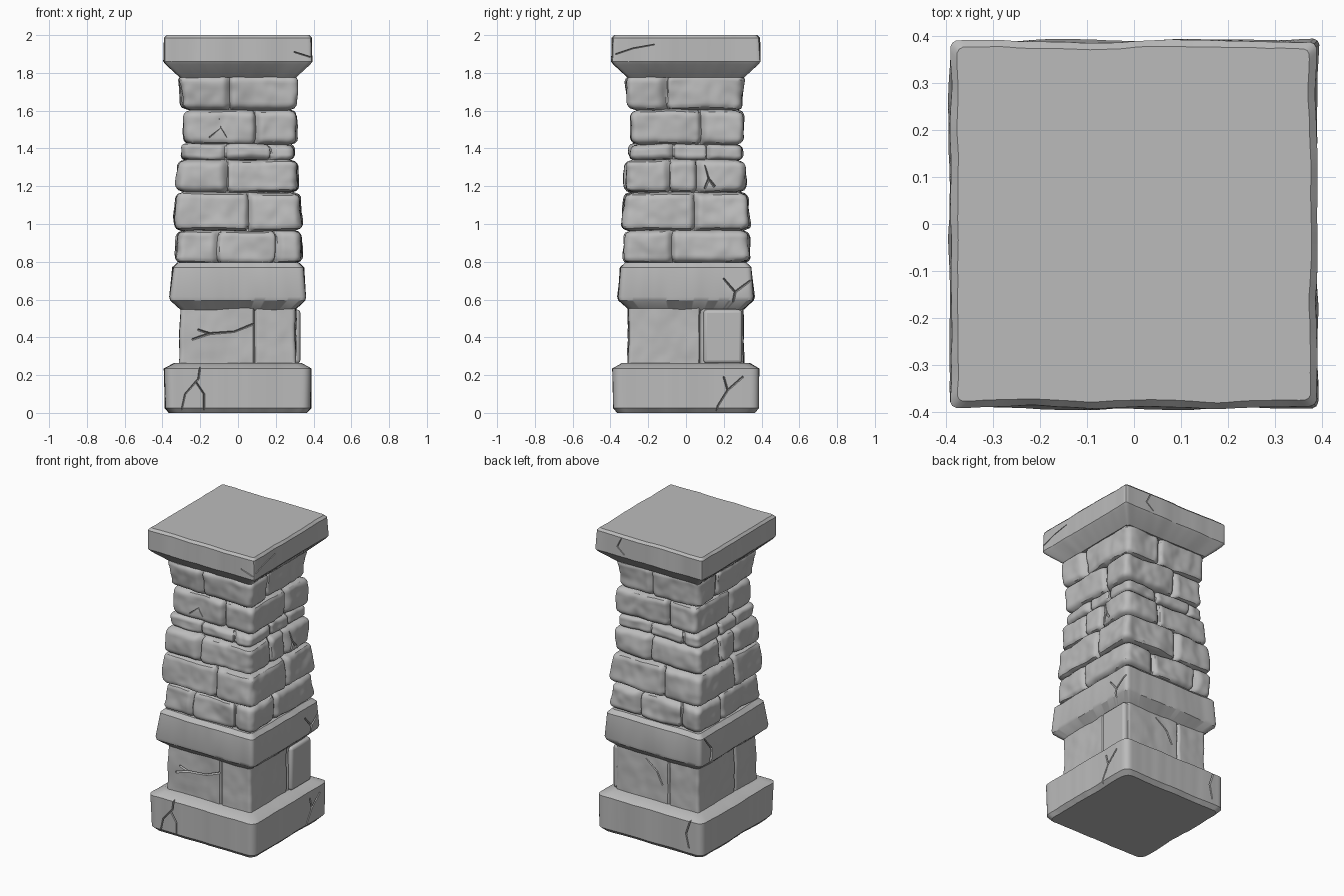
import bpy, math, random
from mathutils import Matrix, Vector, noise

if "Cube" in bpy.data.objects:
    bpy.data.objects.remove(bpy.data.objects["Cube"])
random.seed(4)

stone = bpy.data.materials.new("grey_stone")
stone.use_nodes = True
GREY = (0.5, 0.5, 0.5, 1)
stone.diffuse_color = GREY
stone.node_tree.nodes["Principled BSDF"].inputs["Base Color"].default_value = GREY


def add_object(name, verts, faces):
    mesh = bpy.data.meshes.new(name)
    mesh.from_pydata(verts, [], faces)
    mesh.materials.append(stone)
    obj = bpy.data.objects.new(name, mesh)
    bpy.context.collection.objects.link(obj)
    return obj


def activate(obj):
    bpy.ops.object.select_all(action='DESELECT')
    obj.select_set(True)
    bpy.context.view_layer.objects.active = obj


def turn(side, point):
    # side 0 = front, 1 = +x, 2 = back, 3 = -x
    return Matrix.Rotation(side * math.pi / 2, 3, 'Z') @ Vector(point)


def edge_falloff(distance, reach):
    return max(0, 1 - distance / reach)


def masonry(name, rows, joints=((), ()), corner=0.03, rough=0.005, reach=0.04,
            depth=0.045, pillow=False, vary=0, shift=(0, 0), per_side=64):
    """Square ring of stones lofted through (half width, z) rows, with grooves at joints."""
    verts, seed = [], Vector((random.random() * 50, 0, 0))
    total = max(1, 2 * (len(joints[0]) + len(joints[1])))
    push = [random.uniform(-vary, vary) for _ in range(total)]
    low, high = rows[0][1], rows[-1][1]
    for half, z in rows:
        passed = 0
        for side in range(4):
            cuts = joints[side % 2]
            for i in range(per_side):
                t = half * (2 * i / per_side - 1)
                # round the vertical corner
                inner = half - corner
                centre = Vector((max(-inner, min(inner, t)), -inner, z))
                out = (Vector((t, -half, z)) - centre).normalized() * corner
                p = turn(side, centre + out)
                # sink joints and round the stone edges
                across = max([edge_falloff(abs(t - c), reach) for c in cuts], default=0)
                up = edge_falloff(min(z - low, high - z), reach) if pillow else 0
                k = min(1, math.hypot(across, up))
                inset = depth * (1 - math.sqrt(1 - k * k))
                inset -= push[(passed + sum(t > c for c in cuts)) % total] * (1 - k)
                inset += noise.noise(p * 6 + seed) * rough
                inset += noise.noise(p * 17 + seed) * rough * 0.4
                s = 1 - inset / half
                wave = noise.noise(p * 5 - seed) * rough * 0.6 if pillow else 0
                verts.append((p.x * s + shift[0], p.y * s + shift[1], z + wave))
            passed += len(cuts)
    n = 4 * per_side
    faces = [(r * n + i, r * n + (i + 1) % n, (r + 1) * n + (i + 1) % n, (r + 1) * n + i)
             for r in range(len(rows) - 1) for i in range(n)]
    faces.append(tuple(reversed(range(n))))
    faces.append(tuple(range((len(rows) - 1) * n, len(rows) * n)))
    return add_object(name, verts, faces)


def between(h0, h1, z0, z1, steps):
    return [(h0 + (h1 - h0) * i / steps, z0 + (z1 - z0) * i / steps) for i in range(steps + 1)]


def carve(target, half, cracks, width=0.007):
    """Cut thin wedge-shaped cracks, each (side, path of (across, z))."""
    verts, faces = [], []
    for side, path in cracks:
        for a, b in zip(path, path[1:]):
            a, b = Vector((a[0], 0, a[1])), Vector((b[0], 0, b[1]))
            along = (b - a).normalized()
            wide = Vector((-along.z, 0, along.x)) * width
            start = len(verts)
            for end in (a - along * 0.003, b + along * 0.003):
                for offset, y in ((wide * 2, -half - 0.03), (-wide * 2, -half - 0.03),
                                  (Vector(), -half + 0.016)):
                    verts.append(turn(side, end + offset + Vector((0, y, 0))))
            faces += [tuple(start + i for i in f) for f in
                      ((0, 1, 2), (5, 4, 3), (0, 3, 4, 1), (1, 4, 5, 2), (2, 5, 3, 0))]
    cutter = add_object("crack_cutter", verts, faces)
    activate(cutter)
    bpy.ops.object.mode_set(mode='EDIT')
    bpy.ops.mesh.select_all(action='SELECT')
    bpy.ops.mesh.normals_make_consistent(inside=False)
    bpy.ops.object.mode_set(mode='OBJECT')
    cutter.hide_render = True
    activate(target)
    cut = target.modifiers.new("cracks", 'BOOLEAN')
    cut.operation, cut.object, cut.solver, cut.use_self = 'DIFFERENCE', cutter, 'EXACT', True
    bpy.ops.object.modifier_apply(modifier=cut.name)
    bpy.data.objects.remove(cutter)


# plain slabs
base = masonry("base_slab", [(.362, 0), (.385, .025), (.388, .235), (.335, .264)],
               corner=.045, rough=.007)
collar = masonry("collar_slab", [(.295, .54), (.355, .595), (.36, .615), (.345, .77), (.32, .795)],
                 corner=.025, rough=.007)
cap = masonry("cap_slab", [(.305, 1.775), (.382, 1.845), (.393, 1.86), (.39, 1.985), (.376, 2)],
              corner=.015, rough=.006)

# plinth of large stones with narrow joints, one stone standing proud
plinth = masonry("plinth_stones", between(.306, .304, .25, .56, 14), ((.09,), (.08,)),
                 corner=.02, rough=.007, reach=.014, depth=.025, vary=.003, per_side=100)
bpy.ops.mesh.primitive_cube_add(size=1, location=(.26, .195, .404))
proud = bpy.context.object
proud.name = "proud_plinth_stone"
proud.scale = (.14, .205, .285)
bpy.ops.object.transform_apply(location=False, rotation=False, scale=True)
proud.data.materials.append(stone)
bevel = proud.modifiers.new("soft_edges", 'BEVEL')
bevel.width, bevel.segments = .018, 3

# rough shaft courses: bottom and top half width, z range, front and side joints, shift
COURSES = [
    (.332, .325, .79, .968, (-.12, .21), (-.08,), (.004, 0)),
    (.338, .325, .965, 1.168, (.06,), (.05,), (0, -.003)),
    (.318, .308, 1.165, 1.34, (-.06,), (-.09, .07), (-.003, -.006)),
    (.298, .294, 1.337, 1.422, (-.07, .19), (-.07, .12), (-.003, -.002)),
    (.295, .294, 1.42, 1.605, (.09,), (.08,), (.01, .006)),
    (.3, .314, 1.602, 1.79, (-.05,), (-.11,), (0, -.003)),
]
shaft = []
for i, (h0, h1, z0, z1, front, side, shift) in enumerate(COURSES):
    thin = z1 - z0 < .1
    shaft.append(masonry(f"shaft_course_{i + 1}", between(h0, h1, z0, z1, 16), (front, side),
                         corner=.035, rough=.015, reach=.028 if thin else .036,
                         depth=.03 if thin else .042, pillow=True, vary=.006, shift=shift))

# cracks
carve(base, .387, [
    (0, [(-.2, .25), (-.21, .18), (-.28, .1), (-.3, .01)]),
    (0, [(-.22, .16), (-.18, .1), (-.18, .01)]),
    (1, [(.3, .19), (.22, .12), (.17, .04), (.16, .01)]),
    (1, [(.22, .12), (.2, .19)]),
    (2, [(.3, .24), (.27, .15), (.29, .06)])])
carve(plinth, .305, [
    (0, [(-.24, .39), (-.15, .42), (-.02, .43), (.08, .47)]),
    (0, [(-.15, .42), (-.21, .44)]),
    (2, [(-.08, .52), (0, .46), (.04, .38)])])
carve(collar, .352, [
    (1, [(.34, .7), (.26, .64), (.2, .71)]),
    (1, [(.26, .64), (.25, .59)]),
    (3, [(-.3, .76), (-.24, .68), (-.26, .6)])])
carve(cap, .391, [
    (0, [(.38, 1.885), (.3, 1.91)]),
    (1, [(-.37, 1.9), (-.28, 1.93), (-.17, 1.95)]),
    (2, [(-.2, 1.98), (-.23, 1.92), (-.18, 1.88)])], width=.004)
carve(shaft[4], .297, [
    (0, [(-.1, 1.56), (-.09, 1.51), (-.15, 1.46)]),
    (0, [(-.09, 1.51), (-.06, 1.46)])])
carve(shaft[2], .315, [
    (1, [(.1, 1.31), (.12, 1.24), (.15, 1.2)]),
    (1, [(.12, 1.24), (.1, 1.19)])])

# smooth stone faces, keep hard edges
for obj in [base, collar, cap, plinth, proud] + shaft:
    activate(obj)
    bpy.ops.object.shade_smooth_by_angle(angle=math.radians(32))
